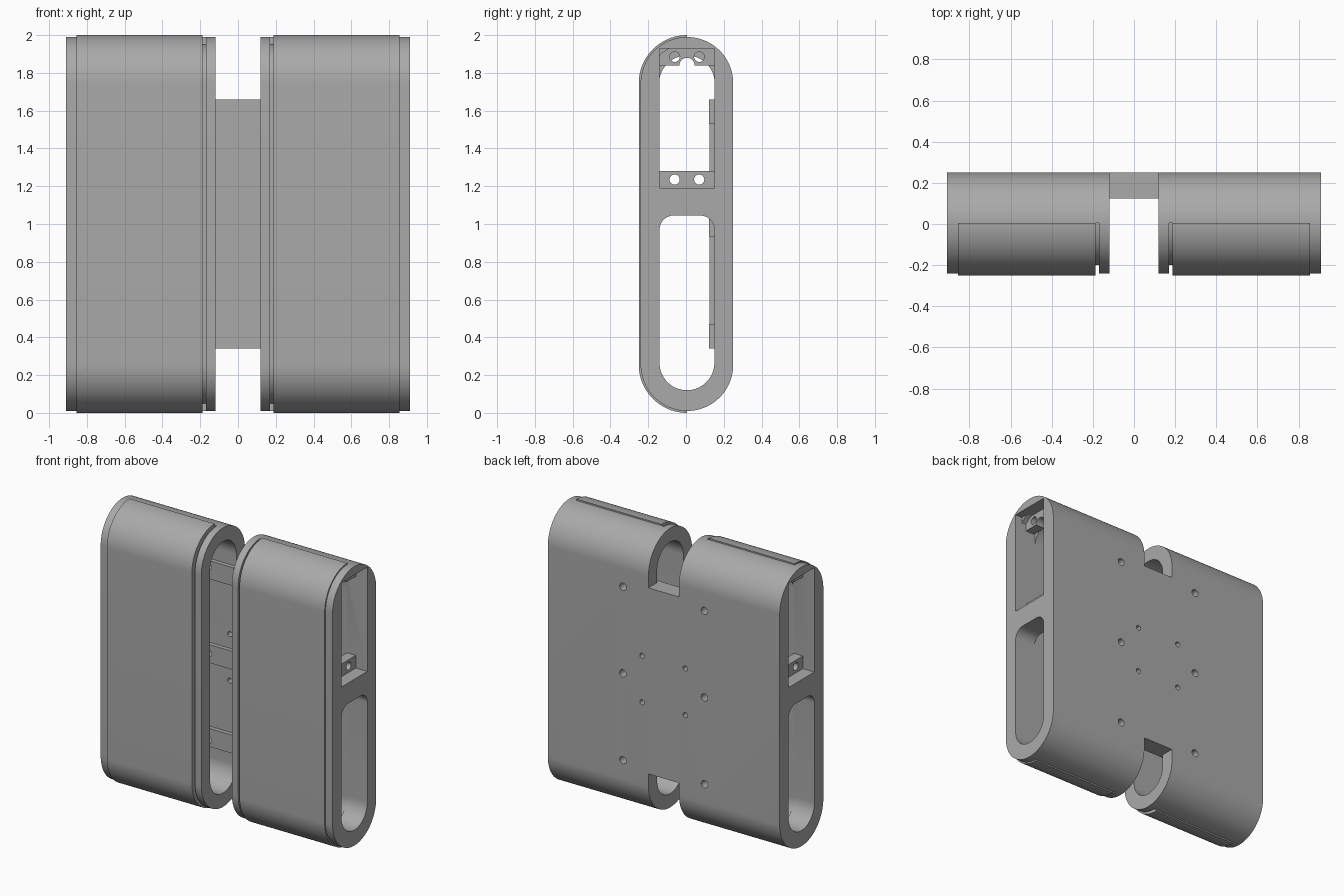
import bpy, bmesh, math
from mathutils import Matrix

cube = bpy.data.objects.get("Cube")
if cube:
    bpy.data.objects.remove(cube, do_unlink=True)

grey = bpy.data.materials.new("plain_grey")
grey.use_nodes = True
COLOUR = (0.4, 0.4, 0.4, 1)
grey.diffuse_color = COLOUR
grey.node_tree.nodes["Principled BSDF"].inputs["Base Color"].default_value = COLOUR

CY = 0.005            # centre line of the rounded section
Z_LOW, Z_HIGH = 0.255, 1.745


def arc(cy, cz, r, start, end, n=24):
    return [(cy + r * math.cos(math.radians(start + (end - start) * i / n)),
             cz + r * math.sin(math.radians(start + (end - start) * i / n)))
            for i in range(n + 1)]


def stadium(r):
    return arc(CY, Z_HIGH, r, 0, 180, 48) + arc(CY, Z_LOW, r, 180, 360, 48)


def half_band(r0, r1):
    """C-shaped section wrapping the front half."""
    def half(r):
        return arc(CY, Z_HIGH, r, 90, 180) + arc(CY, Z_LOW, r, 180, 270)
    return half(r1) + half(r0)[::-1]


def rect(y0, y1, z0, z1):
    return [(y0, z0), (y1, z0), (y1, z1), (y0, z1)]


def make(name, bm):
    bmesh.ops.recalc_face_normals(bm, faces=bm.faces)
    mesh = bpy.data.meshes.new(name)
    bm.to_mesh(mesh)
    bm.free()
    ob = bpy.data.objects.new(name, mesh)
    bpy.context.collection.objects.link(ob)
    mesh.materials.append(grey)
    return ob


def extrude_x(name, section, x0, x1):
    """Prism with a (y, z) section running along x."""
    bm = bmesh.new()
    face = bm.faces.new([bm.verts.new((x0, y, z)) for y, z in section])
    new = bmesh.ops.extrude_face_region(bm, geom=[face])["geom"]
    bmesh.ops.translate(bm, vec=(x1 - x0, 0, 0),
                        verts=[v for v in new if isinstance(v, bmesh.types.BMVert)])
    return make(name, bm)


def drill(axis, centre, r, length):
    bm = bmesh.new()
    turn = Matrix.Rotation(math.pi / 2, 4, "Y" if axis == "x" else "X")
    bmesh.ops.create_cone(bm, cap_ends=True, segments=24, radius1=r, radius2=r,
                          depth=length, matrix=Matrix.Translation(centre) @ turn)
    return make("drill", bm)


def activate(ob):
    bpy.ops.object.select_all(action="DESELECT")
    ob.select_set(True)
    bpy.context.view_layer.objects.active = ob


def combine(ob, others, operation="DIFFERENCE"):
    activate(ob)
    for other in others:
        other.hide_render = True
        mod = ob.modifiers.new("cut", "BOOLEAN")
        mod.operation, mod.solver, mod.object = operation, "EXACT", other
        bpy.ops.object.modifier_apply(modifier=mod.name)
        bpy.data.objects.remove(other, do_unlink=True)


def smooth(ob):
    activate(ob)
    bpy.ops.object.shade_smooth_by_angle(angle=math.radians(25))


for s, side in ((1, "left"), (-1, "right")):
    # hollow housing, open on the inner end
    body = extrude_x(side + "_housing", stadium(0.245), s * 0.12, s * 0.91)
    slot = (arc(0.075, 0.97, 0.075, 0, 90, 12) + arc(-0.065, 0.97, 0.075, 90, 180, 12)
            + arc(CY, 0.265, 0.145, 180, 360, 40))
    combine(body, [
        extrude_x("cavity", stadium(0.147), s * 0.05, s * 0.75),
        extrude_x("window", rect(-0.14, 0.15, 1.19, 1.93), s * 0.74, s),
        extrude_x("slot", slot, s * 0.74, s),
        extrude_x("recess", half_band(0.205, 0.3), s * 0.17, s * 0.855)])

    # mounting pads on the inner back wall
    pads = [extrude_x("pad", rect(0.122, 0.2, z - 0.065, z + 0.065), s * 0.12, s * 0.42)
            for z in (0.405, 1, 1.595)]
    combine(body, pads, "UNION")

    # screw holes through the back wall
    holes = [drill("y", (s * 0.32, 0.2, z), 0.026, 0.3) for z in (0.385, 1, 1.615)]
    holes += [drill("y", (s * 0.17, 0.2, z), 0.018, 0.3) for z in (0.835, 1.165)]
    combine(body, holes)
    smooth(body)

    # curved front panel sitting in the recess
    smooth(extrude_x(side + "_front_panel", half_band(0.206, 0.255), s * 0.187, s * 0.855))

    # drilled tabs inside the end window
    for label, z0, z1 in (("lower", 1.19, 1.28), ("upper", 1.84, 1.93)):
        tab = extrude_x(f"{side}_{label}_tab", rect(-0.14, 0.15, z0, z1), s * 0.75, s * 0.82)
        cuts = [drill("x", (s * 0.785, y, (z0 + z1) / 2), 0.027, 0.2) for y in (-0.06, 0.07)]
        if label == "upper":
            cuts.append(drill("x", (s * 0.785, CY, z0), 0.04, 0.2))
        combine(tab, cuts)
        smooth(tab)

# bridge joining the two housings at the back
extrude_x("bridge", rect(0.125, 0.25, 0.34, 1.66), -0.12, 0.12)
